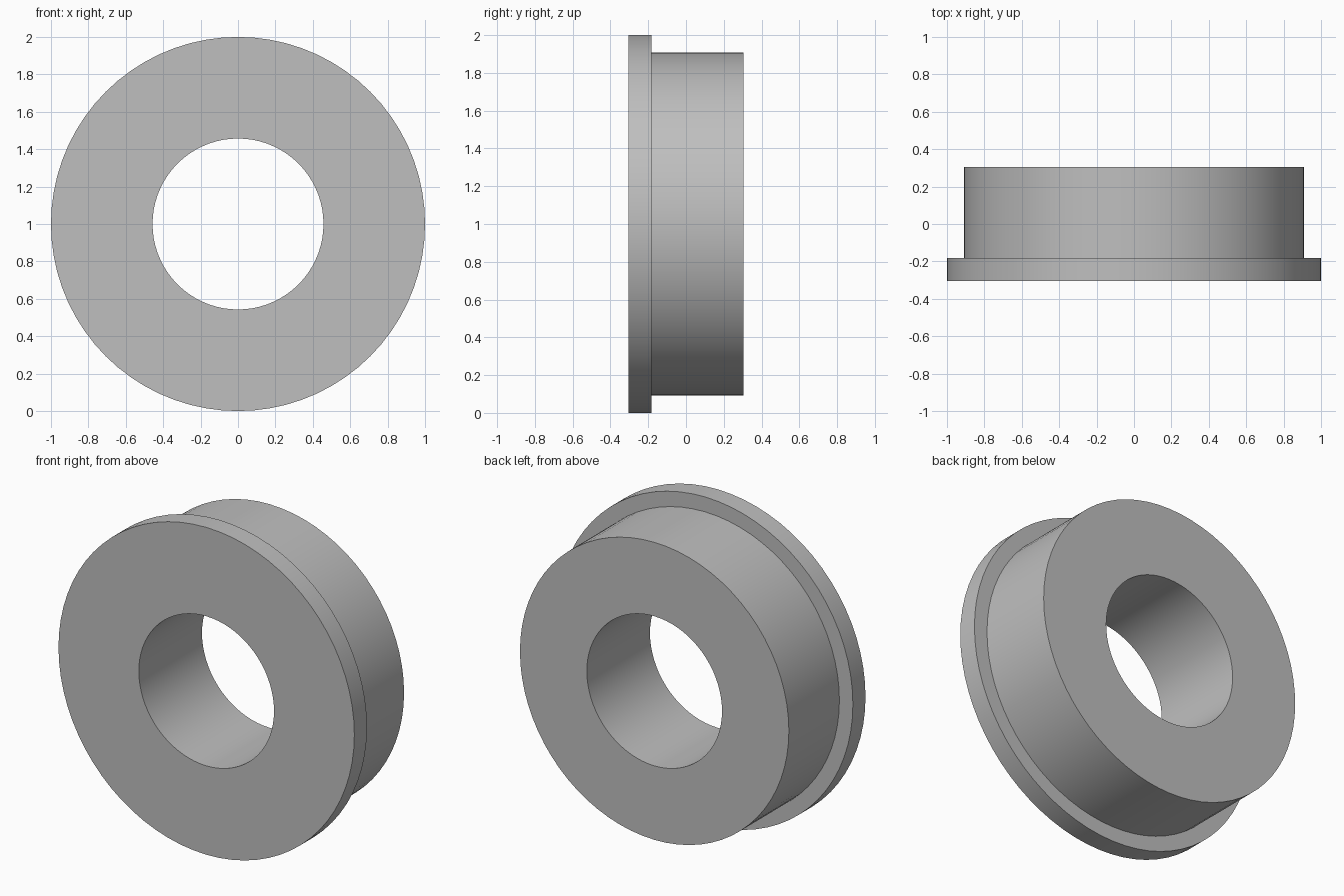
import bpy
import bmesh
from math import radians
from mathutils import Vector

cube = bpy.data.objects.get("Cube")
if cube:
    bpy.data.objects.remove(cube, do_unlink=True)

SEGMENTS = 72
CENTRE = Vector((0, 0, 1))

# Plain metal grey
grey = bpy.data.materials.new("metal_grey")
grey.use_nodes = True
colour = (0.52, 0.52, 0.52, 1)
grey.diffuse_color = colour
grey.node_tree.nodes["Principled BSDF"].inputs["Base Color"].default_value = colour

# Closed cross-section as (radius, y): bore, front face, flange rim, shoulder, barrel, back face
BORE, BARREL, FLANGE = 0.457, 0.909, 1.0
FRONT, SHOULDER, BACK = -0.305, -0.183, 0.305
section = [(BORE, FRONT), (FLANGE, FRONT), (FLANGE, SHOULDER),
           (BARREL, SHOULDER), (BARREL, BACK), (BORE, BACK)]

# Flanged bushing, revolved about the y axis
bm = bmesh.new()
verts = [bm.verts.new(CENTRE + Vector((r, y, 0))) for r, y in section]
edges = [bm.edges.new((a, b)) for a, b in zip(verts, verts[1:] + verts[:1])]
bmesh.ops.spin(bm, geom=verts + edges, cent=CENTRE, axis=(0, 1, 0),
               angle=radians(360), steps=SEGMENTS, use_merge=True)
bmesh.ops.remove_doubles(bm, verts=bm.verts, dist=0.0001)
bmesh.ops.recalc_face_normals(bm, faces=bm.faces)

mesh = bpy.data.meshes.new("flanged_bushing")
bm.to_mesh(mesh)
bm.free()
mesh.materials.append(grey)
bushing = bpy.data.objects.new("flanged_bushing", mesh)
bpy.context.collection.objects.link(bushing)

# Smooth round walls with crisp rims
bpy.ops.object.select_all(action="DESELECT")
bushing.select_set(True)
bpy.context.view_layer.objects.active = bushing
bpy.ops.object.shade_smooth_by_angle(angle=radians(30))
